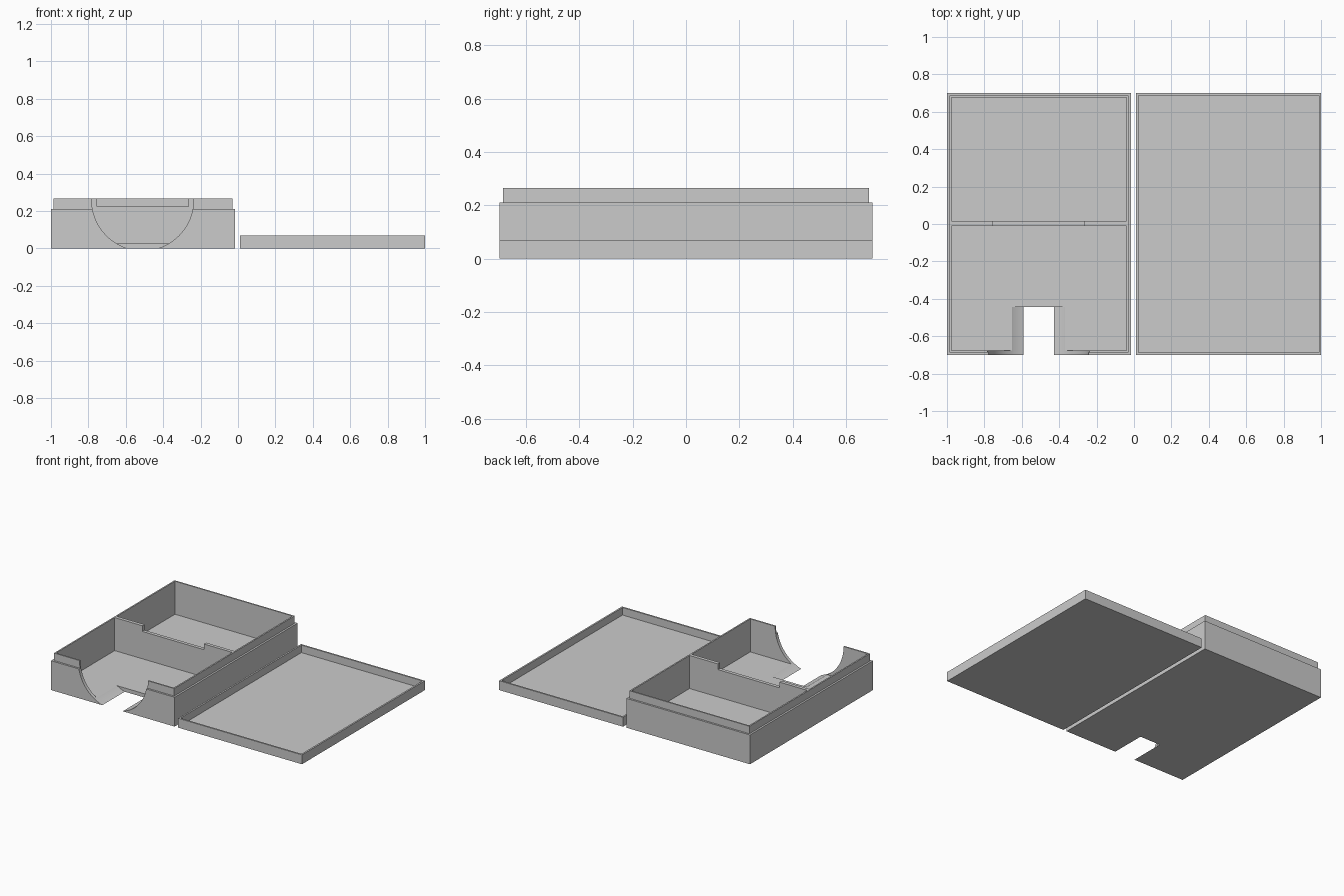
import bpy, bmesh, math
from mathutils import Matrix

if "Cube" in bpy.data.objects:
    bpy.data.objects.remove(bpy.data.objects["Cube"], do_unlink=True)

grey = bpy.data.materials.new("plain grey")
grey.use_nodes = True
grey.diffuse_color = (0.6, 0.6, 0.6, 1)
grey.node_tree.nodes["Principled BSDF"].inputs["Base Color"].default_value = (0.6, 0.6, 0.6, 1)

U = 0.0135          # half the wall thickness
HALF_Y = 0.7
RIM, SHOULDER = 0.265, 0.211


def finish(name, bm):
    bmesh.ops.recalc_face_normals(bm, faces=bm.faces)
    mesh = bpy.data.meshes.new(name)
    bm.to_mesh(mesh)
    bm.free()
    mesh.materials.append(grey)
    ob = bpy.data.objects.new(name, mesh)
    bpy.context.collection.objects.link(ob)
    return ob


def tray(name, x0, x1, steps):
    """Open tray lofted through rectangles given as (inset, height)."""
    bm = bmesh.new()
    rings = []
    for i, z in steps:
        a, b, c = x0 + i, x1 - i, HALF_Y - i
        rings.append([bm.verts.new((x, y, z)) for x, y in ((a, -c), (b, -c), (b, c), (a, c))])
    for lo, hi in zip(rings, rings[1:]):
        for k in range(4):
            n = (k + 1) % 4
            bm.faces.new((lo[k], lo[n], hi[n], hi[k]))
    bm.faces.new(rings[0])
    bm.faces.new(rings[-1])
    return finish(name, bm)


# Box with a stepped lip, and its shallow lid lying beside it
WALL = 0.024
box = tray("box", -1, -0.015, [(0, 0), (0, SHOULDER), (U, SHOULDER), (U, RIM),
                               (WALL, RIM), (WALL, 2 * U)])
tray("lid", 0.012, 1, [(0, 0), (0, 5 * U), (0.012, 5 * U), (0.012, U)])

# Divider with a shallow notch in its top edge
bm = bmesh.new()
left, right, notch = -1 + WALL, -0.015 - WALL, 0.224
outline = [(left, 2 * U), (right, 2 * U), (right, RIM), (-0.265, RIM),
           (-0.265, notch), (-0.755, notch), (-0.755, RIM), (left, RIM)]
face = bm.faces.new([bm.verts.new((x, -0.01, z)) for x, z in outline])
moved = bmesh.ops.extrude_face_region(bm, geom=[face])["geom"]
bmesh.ops.translate(bm, vec=(0, 0.025, 0),
                    verts=[v for v in moved if isinstance(v, bmesh.types.BMVert)])
finish("divider", bm)

# Round opening through the front wall and floor
bm = bmesh.new()
bmesh.ops.create_cone(bm, cap_ends=True, segments=48, radius1=0.273, radius2=0.273, depth=0.5,
                      matrix=Matrix.Translation((-0.51, -0.695, 0.26)) @ Matrix.Rotation(math.pi / 2, 4, "X"))
cutter = finish("opening_cutter", bm)
cutter.hide_render = True
cut = box.modifiers.new("front opening", "BOOLEAN")
cut.operation, cut.solver, cut.object = "DIFFERENCE", "EXACT", cutter
bpy.context.view_layer.objects.active = box
box.select_set(True)
bpy.ops.object.modifier_apply(modifier=cut.name)
bpy.data.objects.remove(cutter, do_unlink=True)
bpy.ops.object.shade_smooth_by_angle(angle=math.radians(20))
